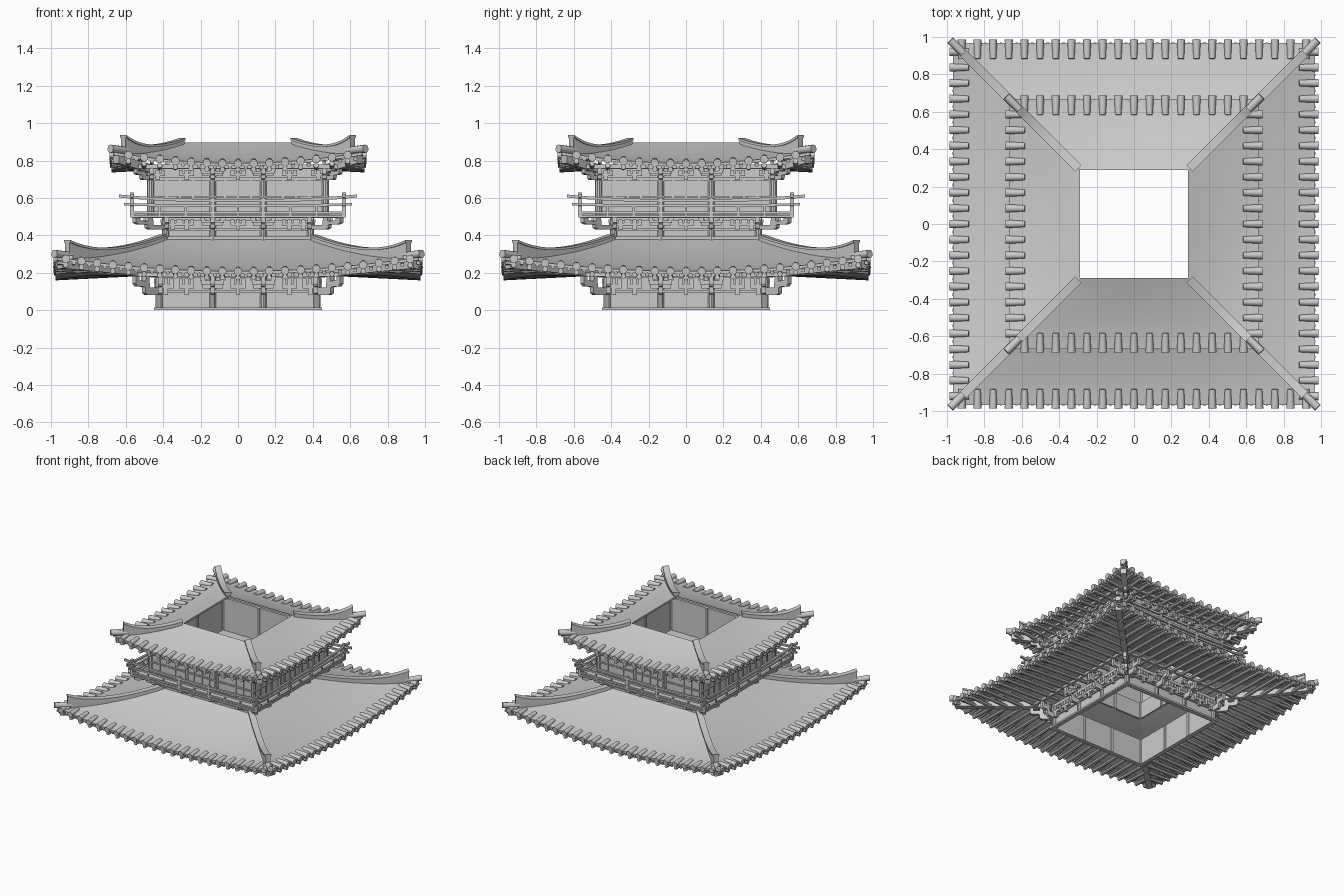
import bpy, bmesh, math
from mathutils import Vector, Matrix

if "Cube" in bpy.data.objects:
    bpy.data.objects.remove(bpy.data.objects["Cube"])


# ---------- helpers: model the front side, then repeat it on four sides ----------
def part(name, build, smooth=False):
    bm = bmesh.new()
    build(bm)
    bmesh.ops.recalc_face_normals(bm, faces=bm.faces[:])
    base = bm.verts[:] + bm.edges[:] + bm.faces[:]
    for k in (1, 2, 3):
        new = bmesh.ops.duplicate(bm, geom=base)['geom']
        bmesh.ops.rotate(bm, cent=(0, 0, 0), matrix=Matrix.Rotation(k * math.pi / 2, 3, 'Z'),
                         verts=[g for g in new if isinstance(g, bmesh.types.BMVert)])
    me = bpy.data.meshes.new(name)
    bm.to_mesh(me)
    bm.free()
    ob = bpy.data.objects.new(name, me)
    bpy.context.collection.objects.link(ob)
    if smooth:
        bpy.ops.object.select_all(action='DESELECT')
        ob.select_set(True)
        bpy.context.view_layer.objects.active = ob
        bpy.ops.object.shade_smooth_by_angle(angle=math.radians(35))
    return ob


def box(bm, x0, x1, d0, d1, z0, z1):
    m = Matrix.Translation(((x0 + x1) / 2, -(d0 + d1) / 2, (z0 + z1) / 2))
    bmesh.ops.create_cube(bm, size=1, matrix=m @ Matrix.Diagonal((x1 - x0, d1 - d0, z1 - z0, 1)))


def rod(bm, a, b, r0, r1, seg=8):
    a, b = Vector(a), Vector(b)
    m = Matrix.Translation((a + b) / 2) @ (b - a).to_track_quat('Z', 'Y').to_matrix().to_4x4()
    bmesh.ops.create_cone(bm, cap_ends=True, segments=seg, radius1=r0, radius2=r1,
                          depth=(b - a).length, matrix=m)


def strip(bm, rows):
    # closed loft through rectangular sections
    vs = [[bm.verts.new(p) for p in row] for row in rows]
    for a, b in zip(vs, vs[1:]):
        for i in range(4):
            bm.faces.new((a[i], a[(i + 1) % 4], b[(i + 1) % 4], b[i]))
    bm.faces.new(vs[0])
    bm.faces.new(vs[-1])


def prism(bm, profile, origin, out, w):
    # side profile (outward, up) given a thickness w
    out = Vector(out)
    side = Vector((-out.y, out.x, 0)).normalized() * w / 2
    pts = [Vector(origin) + out * u + Vector((0, 0, z)) for u, z in profile]
    a = [bm.verts.new(p - side) for p in pts]
    b = [bm.verts.new(p + side) for p in pts]
    n = len(pts)
    bm.faces.new(a)
    bm.faces.new(b[::-1])
    for i in range(n):
        bm.faces.new((a[i], b[i], b[(i + 1) % n], a[(i + 1) % n]))


# ---------- roof tier ----------
def roof_tier(tag, d0, z0, d1, z1, lift, tiles, wall, zwall):
    def rz(x, d):
        s = max(0, min(1, (d - d0) / (d1 - d0)))
        return z0 - (z0 - z1) * (1 - (1 - s) ** 1.4) + lift * min(1, abs(x / d)) ** 2 * s ** 1.5

    def surface(bm):
        nu, nv = 24, 10
        g = []
        for j in range(nv + 1):
            d = d0 + (d1 - d0) * j / nv
            g.append([bm.verts.new((t * d, -d, rz(t * d, d)))
                      for t in (2 * i / nu - 1 for i in range(nu + 1))])
        low = [[bm.verts.new(v.co - Vector((0, 0, 0.015))) for v in r] for r in g]
        for j in range(nv):
            for i in range(nu):
                for h in (g, low):
                    bm.faces.new((h[j][i], h[j][i + 1], h[j + 1][i + 1], h[j + 1][i]))
        for j in (0, nv):
            for i in range(nu):
                bm.faces.new((g[j][i], g[j][i + 1], low[j][i + 1], low[j][i]))
    part(tag + "_roof", surface, True)

    xs = [0.0837 * (i - (tiles - 1) / 2) for i in range(tiles)]

    def eave_tiles(bm):
        for x in xs:
            z = rz(x, d1)
            rod(bm, (x, -(d1 - .085), rz(x, d1 - .085) - .004), (x, -(d1 + .018), z - .002), .017, .022, 12)
    part(tag + "_eave_tiles", eave_tiles, True)

    def rafters(bm):
        for x in xs:
            ze = rz(x, d1) - .035
            s = max(wall + .02, abs(x))
            zs = zwall + (ze - zwall) * (s - wall) / (d1 - wall)
            rod(bm, (x, -s, zs), (x, -(d1 + .008), ze), .014, .014, 8)
            # short upper flying rafter beside it
            m = max(s, d1 - .22)
            if m < d1 - .03:
                rod(bm, (x + .042, -m, rz(x, m) - .03), (x + .042, -d1, ze + .012), .011, .011, 6)
    part(tag + "_rafters", rafters, True)

    def hip(bm):
        rows, de = [], d1 - .055
        for i in range(15):
            t = i / 14
            d = d0 + .008 + (de - d0 - .008) * t
            z, w = rz(d, d), .012
            top = z + .025 + .068 * t ** 3.5
            rows.append([(d - w, -d - w, z - .01), (d + w, -d + w, z - .01),
                         (d + w, -d + w, top), (d - w, -d - w, top)])
        strip(bm, rows)
        # narrow cap overhanging the ridge
        strip(bm, [[Vector(r[3]) + Vector((-.005, -.005, -.01)), Vector(r[2]) + Vector((.005, .005, -.01)),
                    Vector(r[2]) + Vector((.005, .005, .003)), Vector(r[3]) + Vector((-.005, -.005, .003))]
                   for r in rows])
        zc = rz(d1, d1)
        rod(bm, (de - .02, -de + .02, zc + .008), (d1 + .014, -d1 - .014, zc + .018), .02, .022, 12)
    part(tag + "_hip_ridges", hip, True)

    def hip_beam(bm):
        zc, w = rz(d1, d1), .016
        strip(bm, [[(d - w, -d - w, z - .025), (d + w, -d + w, z - .025),
                    (d + w, -d + w, z + .02), (d - w, -d - w, z + .02)]
                   for d, z in ((wall, zwall), (d1 - .015, zc - .035))])
    part(tag + "_hip_beams", hip_beam)


roof_tier("lower", .395, .38, .968, .208, .075, 23, .44, .20)
roof_tier("upper", .29, .895, .668, .785, .06, 15, .48, .76)


# ---------- walls with posts, beams and panels ----------
def wall_tier(tag, d, z0, z1, cols, rails):
    def panels(bm):
        box(bm, -d + .01, d - .01, d - .02, d - .01, z0, z1)
    part(tag + "_wall_panels", panels)

    def frame(bm):
        for x in cols:
            rod(bm, (x, -d + .01, z0), (x, -d + .01, z1), .017, .017, 10)
        rod(bm, (d - .012, -d + .012, z0), (d - .012, -d + .012, z1), .019, .019, 10)
        for z, h in rails:
            box(bm, -d, d, d - .018, d + .003, z, z + h)
    part(tag + "_wall_frame", frame, True)


COLS = (-.135, .135)
wall_tier("lower", .435, 0, .21, COLS, ((.095, .012), (.175, .025)))
wall_tier("middle", .40, .365, .50, COLS, ((.375, .018), (.425, .012), (.48, .02)))
wall_tier("upper", .48, .50, .775, COLS, ((.505, .02), (.60, .01), (.69, .018), (.755, .02)))


def sill(bm):
    box(bm, -.45, .45, .42, .45, 0, .014)
part("base_sill", sill)


def door_frames(bm):
    for x in (-.38, -.31, -.24, -.07, 0, .07, .24, .31, .38):
        box(bm, x - .005, x + .005, .465, .476, .52, .69)
part("upper_door_frames", door_frames)


# ---------- bracket sets ----------
def brackets(tag, d, z, reach, h):
    prof = [(0, 0), (.5, .0), (.6, .12), (.62, .42), (.92, .45), (1, .6), (1, 1), (.86, 1),
            (.84, .75), (.6, .72), (.58, 1), (.45, 1), (.42, .4), (0, .4)]
    prof = [(u * reach, v * h) for u, v in prof]

    def sets(bm):
        for x in COLS:
            prism(bm, prof, (x, -d + .005, z), (0, -1, 0), .026)
            box(bm, x - .06, x + .06, d + reach * .5, d + reach * .62, z + h * .55, z + h * .75)
            for s in (-.055, 0, .055):
                box(bm, x + s - .014, x + s + .014, d + reach * .48, d + reach * .64, z + h * .75, z + h)
        # corner set: one diagonal arm and two square ones
        prism(bm, prof, (d - .01, -d + .01, z), (1, -1, 0), .026)
        prism(bm, prof, (d - .02, -d + .005, z), (0, -1, 0), .024)
        prism(bm, prof, (d - .005, -d + .02, z), (1, 0, 0), .024)
        # wall arms with their blocks
        for x in (-.135, .135, -.275, .275, 0, -d + .05, d - .05):
            w = .055 if x in COLS else .04
            box(bm, x - w, x + w, d - .012, d + .012, z + h * .35, z + h * .55)
            for s in (-w + .01, 0, w - .01):
                box(bm, x + s - .011, x + s + .011, d - .012, d + .015, z + h * .55, z + h * .85)
            box(bm, x - .012, x + .012, d - .01, d + .012, z, z + h * .4)
        # outer purlin
        e = d + reach * .93
        box(bm, -e, e, e - .01, e + .01, z + h * .96, z + h * .96 + .02)
    part(tag + "_brackets", sets)


brackets("lower", .435, .08, .13, .105)
brackets("balcony", .40, .43, .165, .065)
brackets("upper", .48, .695, .08, .065)


# ---------- balcony ----------
def deck(bm):
    e, i, a, b = .575, .39, .495, .508
    strip(bm, [[(s * i, -i, a), (s * e, -e, a), (s * e, -e, b), (s * i, -i, b)] for s in (-1, 1)])
part("balcony_deck", deck)


def railing(bm):
    e = .567
    for x in (-.135, .135, e):
        box(bm, x - .01, x + .01, e - .01, e + .01, .50, .63 if x == e else .605)
    for x in (-.42, -.28, 0, .28, .42):
        box(bm, x - .006, x + .006, e - .006, e + .006, .505, .565)
    box(bm, -e, e, e - .008, e + .008, .515, .527)
    # rails bow up towards their crossing ends
    for z, up, end, r in ((.585, .025, .635, .008), (.558, .008, .61, .007)):
        rows = []
        for i in range(13):
            t = i / 6 - 1
            zz = z + up * abs(t) ** 2.5
            rows.append([(t * end, -e - r, zz - r), (t * end, -e + r, zz - r),
                         (t * end, -e + r, zz + r), (t * end, -e - r, zz + r)])
        strip(bm, rows)
part("balcony_railing", railing)
